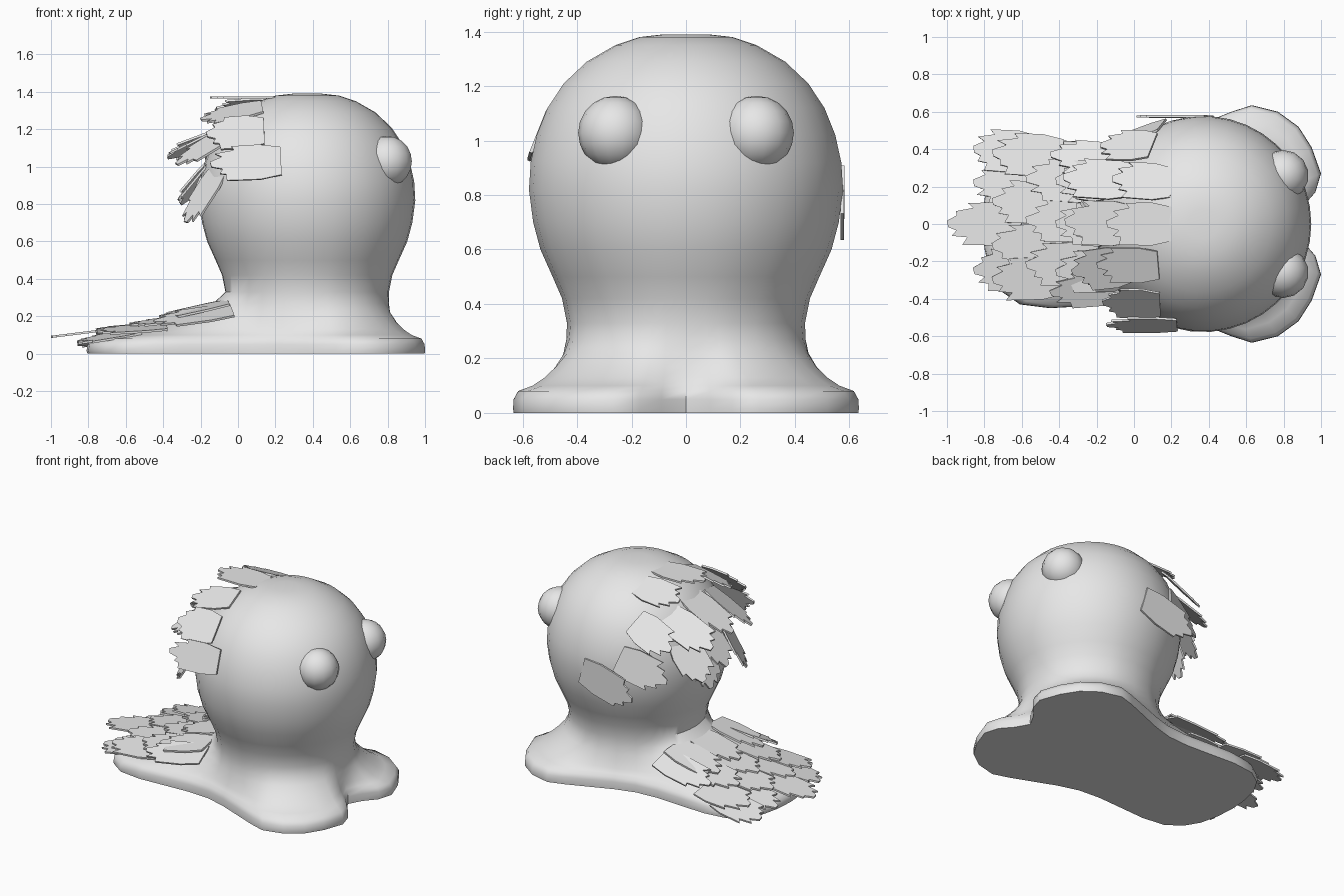
import bpy, bmesh, math, random
from mathutils import Vector

if "Cube" in bpy.data.objects:
    bpy.data.objects.remove(bpy.data.objects["Cube"])

random.seed(4)
grey = bpy.data.materials.new("plain grey")
grey.diffuse_color = (0.8, 0.8, 0.8, 1)
grey.use_nodes = True
grey.node_tree.nodes["Principled BSDF"].inputs["Base Color"].default_value = grey.diffuse_color
CX = 0.37                                   # x of the head and neck axis


def finish(name, bm, angle):
    bmesh.ops.recalc_face_normals(bm, faces=bm.faces)
    me = bpy.data.meshes.new(name)
    bm.to_mesh(me)
    bm.free()
    me.materials.append(grey)
    ob = bpy.data.objects.new(name, me)
    bpy.context.collection.objects.link(ob)
    bpy.context.view_layer.objects.active = ob
    ob.select_set(True)
    bpy.ops.object.shade_smooth_by_angle(angle=math.radians(angle))
    ob.select_set(False)
    return ob


# Body: two-toed foot with a tail, lofted into a neck and a ball head
half = [(0.85, 0), (0.90, 0.09), (0.97, 0.17), (1.0, 0.27), (0.95, 0.41), (0.88, 0.52),
        (0.77, 0.60), (0.63, 0.635), (0.52, 0.60), (0.37, 0.54), (0.22, 0.48), (0.08, 0.44),
        (-0.08, 0.43), (-0.27, 0.44), (-0.45, 0.45), (-0.61, 0.43), (-0.71, 0.36),
        (-0.77, 0.26), (-0.80, 0.13), (-0.81, 0)]
outline = half + [(x, -y) for x, y in half[-2:0:-1]]
NECK = 0.435
foot = [(0, 0.99), (0.015, 1), (0.05, 0.99), (0.08, 0.92), (0.1, 0.69), (0.13, 0.5),
        (0.17, 0.32), (0.22, 0.14), (0.27, 0.04)]          # height, share of foot outline
head = [(0.33, 0.437), (0.42, 0.455), (0.5, 0.49), (0.6, 0.535), (0.7, 0.562), (0.82, 0.578),
        (0.92, 0.572), (1.02, 0.55), (1.12, 0.51), (1.21, 0.45), (1.29, 0.365), (1.35, 0.26),
        (1.38, 0.17), (1.39, 0.08)]                        # height, radius
bm = bmesh.new()
rings = []
for z, w in foot:
    ring = []
    for x, y in outline:
        d = Vector((x - CX, y))
        n = d.normalized() * NECK
        share = w ** 0.75 if x < -0.1 else w               # fuller slope on the tail
        p = n.lerp(d, share)
        ring.append(bm.verts.new((CX + p.x, p.y, z)))
    rings.append(ring)
for k, (z, r) in enumerate(head):
    ring = []
    even = min(1, k / 6)                                   # spread columns evenly higher up
    for i, (x, y) in enumerate(outline):
        a = math.atan2(y, x - CX)
        a0 = 2 * math.pi * i / len(outline)
        if a < -1e-6:
            a += 2 * math.pi
        a = a * (1 - even) + a0 * even
        ring.append(bm.verts.new((CX + r * math.cos(a), r * math.sin(a), z)))
    rings.append(ring)
n = len(outline)
for lo, hi in zip(rings, rings[1:]):
    for i in range(n):
        bm.faces.new((lo[i], lo[(i + 1) % n], hi[(i + 1) % n], hi[i]))
bm.faces.new(rings[0][::-1])
bm.faces.new(rings[-1])
finish("body", bm, 55)

# Eyes
for side, s in (("left", 1), ("right", -1)):
    bm = bmesh.new()
    bmesh.ops.create_uvsphere(bm, u_segments=14, v_segments=10, radius=0.136)
    for v in bm.verts:
        v.co += Vector((0.797, 0.26 * s, 1.028))
    finish(side + "_eye", bm, 60)


# Feathers: thin plates with a ragged tip, from base to tip, facing outward
def feather(name, base, tip, width, out):
    base, tip = Vector(base), Vector(tip)
    along = tip - base
    side = Vector(out).cross(along).normalized() * width / 2
    up = along.cross(side).normalized() * 0.006
    rag = lambda u: u + random.uniform(-0.04, 0.04)
    shape = [(0, -0.8), (0.3, -1), (rag(0.72), -0.98), (rag(0.68), -0.75), (rag(0.9), -0.6),
             (rag(0.84), -0.4), (1, -0.15), (0.98, 0.15), (rag(0.84), 0.3), (rag(0.9), 0.55),
             (rag(0.74), 0.62), (rag(0.78), 0.97), (0.3, 1), (0, 0.8)]
    bm = bmesh.new()
    a, b = [[bm.verts.new(base + along * u + side * v + up * k) for u, v in shape]
            for k in (-1, 1)]
    bm.faces.new(a)
    bm.faces.new(b[::-1])
    for i in range(len(a)):
        j = (i + 1) % len(a)
        bm.faces.new((a[i], b[i], b[j], a[j]))
    finish(name, bm, 20)


head_feathers = [
    # crown row
    ((0.2, 0, 1.37), (-0.15, 0, 1.37), 0.23),
    ((0.2, 0.22, 1.33), (-0.12, 0.24, 1.31), 0.21),
    ((0.13, -0.22, 1.32), (-0.20, -0.22, 1.25), 0.2),
    # upper back row
    ((0, 0, 1.25), (-0.37, 0.01, 1.07), 0.24),
    ((0, 0.23, 1.19), (-0.38, 0.25, 1.05), 0.23),
    ((-0.02, -0.22, 1.2), (-0.33, -0.26, 1.01), 0.23),
    ((0.14, -0.43, 1.19), (-0.17, -0.42, 1.17), 0.23),
    ((0.1, 0.42, 1.18), (-0.18, 0.42, 1.05), 0.22),
    # lower back row
    ((-0.13, 0, 1.05), (-0.32, 0, 0.82), 0.24),
    ((-0.11, 0.22, 1.03), (-0.31, 0.24, 0.8), 0.23),
    ((-0.09, -0.26, 1.0), (-0.28, -0.27, 0.7), 0.22),
    ((-0.18, 0.1, 0.95), (-0.28, 0.12, 0.7), 0.22),
    # sides
    ((0.23, -0.54, 1.03), (-0.15, -0.54, 1.01), 0.2),
    ((0.15, 0.53, 0.95), (-0.15, 0.42, 0.82), 0.22),
    ((0.40, 0.575, 0.82), (0.01, 0.575, 0.71), 0.23),
]
for i, (base, tip, width) in enumerate(head_feathers):
    mid = (Vector(base) + Vector(tip)) / 2
    feather(f"head_feather_{i + 1}", base, tip, width, mid - Vector((CX, 0, 0.82)))

# Tail feathers in overlapping rows: base x and z, tip x and z, then the y positions
tail_rows = [
    (-0.52, 0.135, -0.86, 0.07, (-0.25, 0.22, 0.4)),
    (-0.6, 0.14, -1.0, 0.09, (0,)),
    (-0.38, 0.165, -0.76, 0.13, (-0.3, -0.12, 0.12, 0.38)),
    (-0.2, 0.21, -0.58, 0.16, (-0.22, 0.02, 0.24)),
    (-0.05, 0.29, -0.42, 0.2, (-0.26, 0, 0.23)),
]
count = 0
for bx, bz, tx, tz, ys in tail_rows:
    for y in ys:
        count += 1
        drop = 0.25 * y * y
        feather(f"tail_feather_{count}", (bx, y * 0.95, bz - drop), (tx, y, tz - drop * 0.5),
                0.23, (0, 0.5 * y, 1))

# Low feathers along the tail flanks
for s in (-1, 1):
    feather("right_flank_feather" if s < 0 else "left_flank_feather",
            (-0.03, 0.33 * s, 0.23), (-0.45, 0.37 * s, 0.17), 0.2, (0, 0.4 * s, 1))
